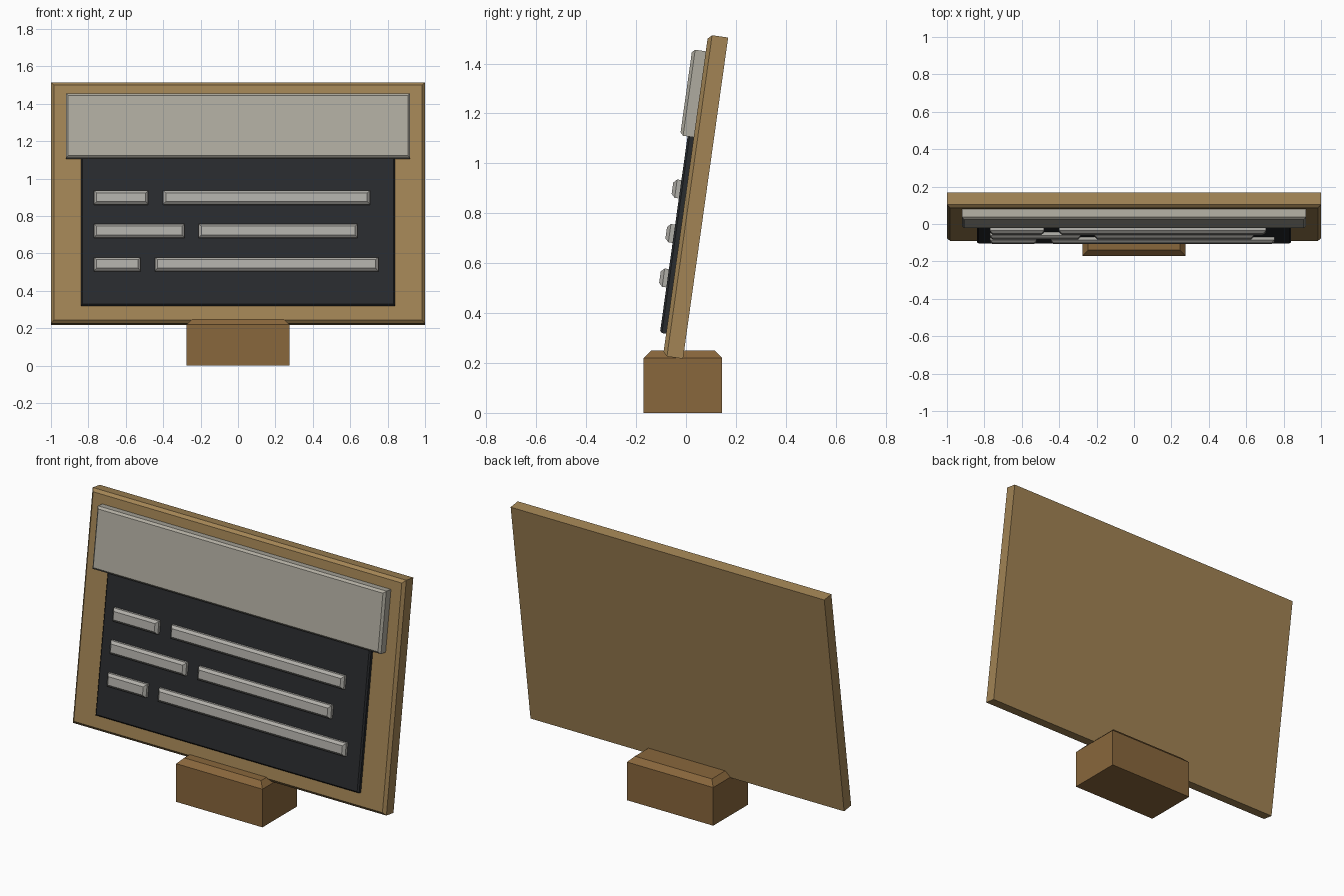
import bpy, bmesh
from math import radians
from mathutils import Matrix

if "Cube" in bpy.data.objects:
    bpy.data.objects.remove(bpy.data.objects["Cube"])


def material(name, rgb):
    m = bpy.data.materials.new(name)
    m.diffuse_color = (*rgb, 1)
    m.use_nodes = True
    m.node_tree.nodes["Principled BSDF"].inputs["Base Color"].default_value = m.diffuse_color
    return m


def block(name, x, y, z, bevel, mat, frame):
    """Box from ranges, with only the rim of its local +z face chamfered."""
    bm = bmesh.new()
    bmesh.ops.create_cube(bm, size=1)
    for v in bm.verts:
        v.co = [r[0] if c < 0 else r[1] for c, r in zip(v.co, (x, y, z))]
    rim = [e for e in bm.edges if all(v.co.z > z[1] - 1e-5 for v in e.verts)]
    bmesh.ops.bevel(bm, geom=rim, offset=bevel, segments=1, affect='EDGES')
    me = bpy.data.meshes.new(name)
    bm.to_mesh(me)
    bm.free()
    me.materials.append(mat)
    ob = bpy.data.objects.new(name, me)
    ob.matrix_world = frame
    bpy.context.collection.objects.link(ob)
    return ob


wood = material("light_wood", (0.36, 0.23, 0.09))
dark_wood = material("dark_wood", (0.25, 0.135, 0.045))
slate = material("slate", (0.022, 0.024, 0.027))
stone = material("pale_grey", (0.43, 0.41, 0.35))
strip = material("strip_grey", (0.43, 0.42, 0.39))

# Foot block, flat on the ground
block("foot", (-0.275, 0.275), (-0.17, 0.145), (0, 0.25), 0.03, dark_wood, Matrix())

# Leaning frame: local y runs up the board, local z points out of its front
lean = Matrix.Translation((0, -0.012, 0.217)) @ Matrix.Rotation(radians(82), 4, 'X')
T = 0.081

# Backing board, dark panel and header
block("board", (-1, 1), (0, 1.3), (0, T), 0.016, wood, lean)
block("panel", (-0.84, 0.84), (0.09, 0.94), (T - 0.01, T + 0.025), 0.008, slate, lean)
block("header", (-0.92, 0.92), (0.885, 1.233), (T - 0.005, T + 0.055), 0.012, stone, lean)

# Three rows of raised strips: a short one and a long one
rows = [(0.671, -0.48, -0.40, 0.705),
        (0.491, -0.285, -0.21, 0.64),
        (0.311, -0.52, -0.445, 0.75)]
for i, (v, short_end, long_start, long_end) in enumerate(rows, 1):
    for label, xs in (("short", (-0.77, short_end)), ("long", (long_start, long_end))):
        block(f"{label}_strip_{i}", xs, (v - 0.037, v + 0.037),
              (T + 0.02, T + 0.056), 0.014, strip, lean)
